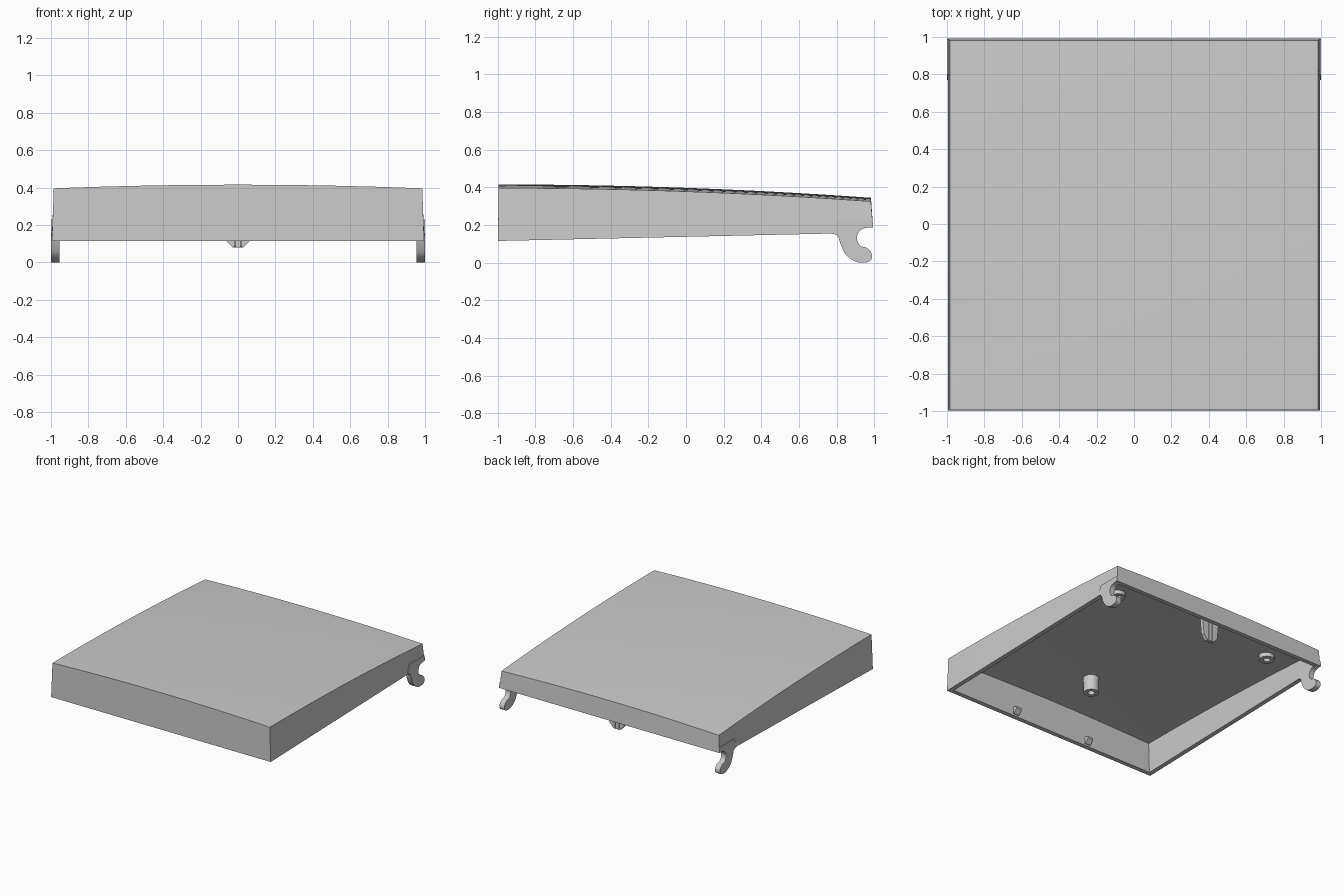
import bpy, bmesh, math
from mathutils import Vector

if "Cube" in bpy.data.objects:
    bpy.data.objects.remove(bpy.data.objects["Cube"])

N = 20  # grid divisions across the domed lid


def finish(name, bm, angle=30):
    bmesh.ops.recalc_face_normals(bm, faces=bm.faces)
    me = bpy.data.meshes.new(name)
    bm.to_mesh(me)
    bm.free()
    ob = bpy.data.objects.new(name, me)
    bpy.context.collection.objects.link(ob)
    bpy.ops.object.select_all(action='DESELECT')
    ob.select_set(True)
    bpy.context.view_layer.objects.active = ob
    bpy.ops.object.shade_smooth_by_angle(angle=math.radians(angle))
    return ob


def dome(x, y):
    return 0.415 - 0.018 * (y + 1) ** 2 - 0.02 * x * x


def rim(y):
    return 0.115 + 0.04 * (y + 1) / 1.8 if y < 0.85 else 0.187


def prism(name, pts, axis, lo, hi):
    """Extrude an outline along x (points are y,z) or y (points are x,z)."""
    bm = bmesh.new()
    def co(p, d):
        return (d, p[0], p[1]) if axis == 'x' else (p[0], d, p[1])
    a = [bm.verts.new(co(p, lo)) for p in pts]
    b = [bm.verts.new(co(p, hi)) for p in pts]
    bm.faces.new(a)
    bm.faces.new(b)
    for i in range(len(pts)):
        j = (i + 1) % len(pts)
        bm.faces.new((a[i], a[j], b[j], b[i]))
    return finish(name, bm)


def tube(name, x, y, z_low, z_high, r, hole, seg=24):
    """Hollow screw boss hanging from the lid."""
    bm = bmesh.new()
    loops = []
    for rad, z in ((r * 1.08, z_high), (r, z_low), (hole, z_low), (hole, z_high - 0.03)):
        loops.append([bm.verts.new((x + rad * math.cos(2 * math.pi * k / seg),
                                    y + rad * math.sin(2 * math.pi * k / seg), z))
                      for k in range(seg)])
    for a, b in zip(loops, loops[1:]):
        for k in range(seg):
            j = (k + 1) % seg
            bm.faces.new((a[k], a[j], b[j], b[k]))
    bm.faces.new(loops[0])
    bm.faces.new(loops[-1])
    return finish(name, bm)


# Hollow cover: domed outer skin, drafted walls, rim and inner ceiling
bm = bmesh.new()


def sheet(hx, y0, y1, drop):
    g = []
    for i in range(N + 1):
        row = []
        for j in range(N + 1):
            x = hx * (2 * i / N - 1)
            y = y0 + (y1 - y0) * j / N
            row.append(bm.verts.new((x, y, dome(x, y) - drop)))
        g.append(row)
    for i in range(N):
        for j in range(N):
            bm.faces.new((g[i][j], g[i + 1][j], g[i + 1][j + 1], g[i][j + 1]))
    return g


ring = ([(i, 0) for i in range(N)] + [(N, j) for j in range(N)] +
        [(i, N) for i in range(N, 0, -1)] + [(0, j) for j in range(N, 0, -1)])


def rim_loop(hx, y0, y1):
    out = []
    for i, j in ring:
        y = y0 + (y1 - y0) * j / N
        out.append(bm.verts.new((hx * (2 * i / N - 1), y, rim(y))))
    return out


outer = sheet(0.985, -0.995, 0.982, 0)
inner = sheet(0.945, -0.955, 0.942, 0.04)
loops = [[outer[i][j] for i, j in ring], rim_loop(0.995, -0.998, 0.993),
         rim_loop(0.958, -0.962, 0.957), [inner[i][j] for i, j in ring]]
for a, b in zip(loops, loops[1:]):
    for k in range(len(a)):
        j = (k + 1) % len(a)
        bm.faces.new((a[k], a[j], b[j], b[k]))
finish("cover_shell", bm, 20)

# Hinge hooks at the two rear corners, smoothed from a few control points
ctrl = [(0.77, 0.154), (0.805, 0.143), (0.82, 0.10), (0.85, 0.04), (0.90, 0.006),
        (0.95, 0.0), (0.983, 0.015), (0.985, 0.048), (0.962, 0.077), (0.925, 0.09),
        (0.907, 0.13), (0.922, 0.168), (0.95, 0.183), (0.99, 0.187)]
prof = []
for k in range(len(ctrl) - 1):
    p = [Vector(ctrl[min(max(k + d, 0), len(ctrl) - 1)]) for d in (-1, 0, 1, 2)]
    for s in range(4):
        t = s / 4
        v = 0.5 * (2 * p[1] + (p[2] - p[0]) * t + (2 * p[0] - 5 * p[1] + 4 * p[2] - p[3]) * t * t
                   + (3 * p[1] - p[0] - 3 * p[2] + p[3]) * t ** 3)
        prof.append((v.x, v.y))
prof += [(0.992, 0.187), (0.990, 0.23), (0.80, 0.23)]
for side, name in ((1, "hinge_hook_right"), (-1, "hinge_hook_left")):
    prism(name, prof, 'x', side * 0.955, side * 0.999)

# Tapered latch tongue with two stiffening ribs inside the back wall
prism("latch_tongue", [(-0.085, 0.33), (-0.065, 0.118), (-0.03, 0.08),
                       (0.03, 0.08), (0.065, 0.118), (0.085, 0.33)], 'y', 0.865, 0.895)
for side, name in ((1, "latch_rib_right"), (-1, "latch_rib_left")):
    prism(name, [(0.83, 0.33), (0.855, 0.085), (0.87, 0.08), (0.90, 0.08), (0.90, 0.33)],
          'x', side * 0.012, side * 0.022)

# Screw bosses under the lid
tube("front_post", 0, -0.5, 0.245, 0.385, 0.057, 0.026)
tube("rear_boss_right", 0.73, 0.68, 0.28, 0.335, 0.057, 0.026)
tube("rear_boss_left", -0.73, 0.68, 0.28, 0.335, 0.057, 0.026)

# Small snap wedges on the inside of the front wall
for x, name in ((0.35, "snap_wedge_right"), (-0.35, "snap_wedge_left")):
    prism(name, [(-0.97, 0.13), (-0.955, 0.13), (-0.925, 0.165), (-0.925, 0.18), (-0.97, 0.19)],
          'x', x - 0.025, x + 0.025)
